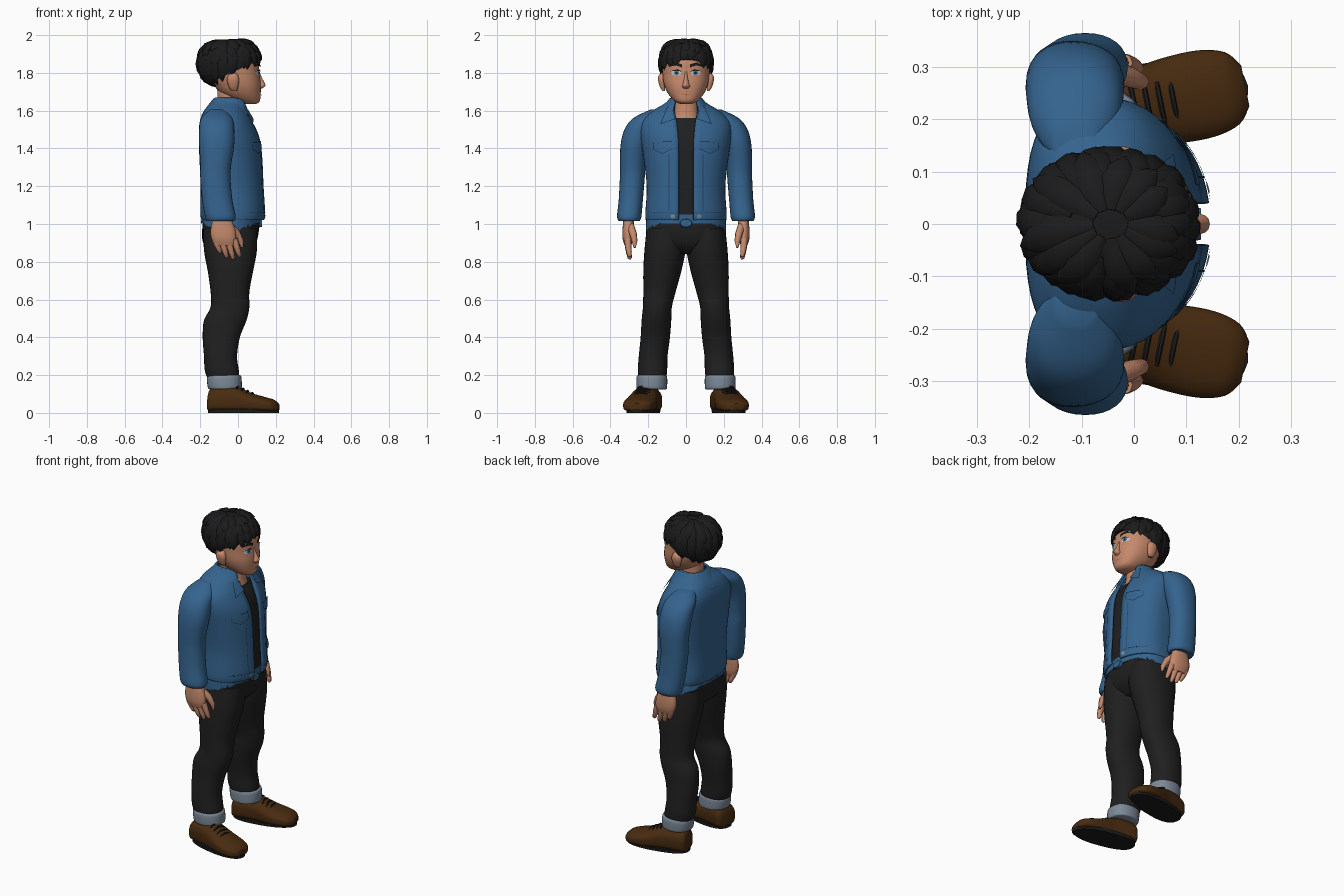
import bpy, bmesh, math, random
from math import sin, cos, pi
from mathutils import Vector, Matrix
from mathutils.bvhtree import BVHTree

random.seed(4)
if "Cube" in bpy.data.objects:
    bpy.data.objects.remove(bpy.data.objects["Cube"])


def material(name, *rgb):
    m = bpy.data.materials.new(name)
    m.use_nodes = True
    m.diffuse_color = (*rgb, 1)
    m.node_tree.nodes["Principled BSDF"].inputs["Base Color"].default_value = (*rgb, 1)
    return m


SKIN = material("skin", .56, .25, .15)
LIPS = material("lip_shade", .42, .15, .09)
BLACK = material("black", .011, .011, .012)
CLOTH = material("charcoal_cloth", .014, .014, .015)
DENIM = material("denim_blue", .035, .125, .27)
SEAM = material("dark_seam_blue", .018, .06, .14)
GREY = material("grey_blue", .2, .25, .31)
LEATHER = material("brown_leather", .065, .024, .005)
WHITE = material("eye_white", .55, .55, .55)
IRIS = material("iris_blue", .07, .2, .32)


def make(name, verts, faces, mat, mirror=False, thick=0, face_x=False, angle=45):
    """Mesh object with clean normals, smooth shading, optional mirror across y."""
    me = bpy.data.meshes.new(name)
    me.from_pydata([tuple(v) for v in verts], [], faces)
    bm = bmesh.new()
    bm.from_mesh(me)
    bmesh.ops.recalc_face_normals(bm, faces=bm.faces)
    if face_x and sum(f.normal.x for f in bm.faces) < 0:
        bmesh.ops.reverse_faces(bm, faces=bm.faces)
    bm.to_mesh(me)
    bm.free()
    me.materials.append(mat)
    ob = bpy.data.objects.new(name, me)
    bpy.context.collection.objects.link(ob)
    bpy.ops.object.select_all(action='DESELECT')
    ob.select_set(True)
    bpy.context.view_layer.objects.active = ob
    bpy.ops.object.shade_smooth_by_angle(angle=math.radians(angle))
    if thick:
        mod = ob.modifiers.new("Thickness", 'SOLIDIFY')
        mod.thickness, mod.offset = thick, -1
    if mirror:
        mod = ob.modifiers.new("Mirror", 'MIRROR')
        mod.use_axis = (False, True, False)
        mod.use_mirror_merge = False
    return ob


def smooth_rows(rows, steps=4):
    """Catmull-Rom resampling of cross-section rows."""
    out = []
    for i in range(len(rows) - 1):
        quad = [rows[max(i - 1, 0)], rows[i], rows[i + 1], rows[min(i + 2, len(rows) - 1)]]
        for s in range(steps):
            t = s / steps
            out.append([b + t / 2 * (c - a + t * (2*a - 5*b + 4*c - d + t * (3*b - a - 3*c + d)))
                        for a, b, c, d in zip(*quad)])
    return out + [list(rows[-1])]


def loft(name, rows, mat, along='z', front=2.2, back=2.2, n=32, xf=None, hem=None, **kw):
    """Loft of superellipses; rows are (t, a0, a1, b0, b1, optional front gap)."""
    open_front = len(rows[0]) > 5
    verts, faces = [], []
    rows = smooth_rows(rows)
    for j, (t, a0, a1, b0, b1, *gap) in enumerate(rows):
        ra, rb = (a1 - a0) / 2, (b1 - b0) / 2
        start = math.asin((gap[0] / rb) ** (front / 2)) if gap else 0
        for i in range(n):
            ang = start + (2*pi - 2*start) * i / (n - 1 if gap else n)
            c, s = cos(ang), sin(ang)
            e = 2 / (front if c > 0 else back)
            a = a0 + ra + math.copysign(ra * abs(c) ** e, c)
            b = b0 + rb + math.copysign(rb * abs(s) ** e, s)
            h = t + (hem(ang) if hem and j == 0 else 0)
            verts.append(Vector((a, b, h) if along == 'z' else (h, b, a)))
    for j in range(len(rows) - 1):
        for i in range(n - 1 if open_front else n):
            k = (i + 1) % n
            faces.append((j*n + i, j*n + k, j*n + n + k, j*n + n + i))
    if not open_front:
        faces += [tuple(range(n)), tuple(range(len(verts) - n, len(verts)))]
    if xf:
        verts = [xf @ v for v in verts]
    return make(name, verts, faces, mat, **kw)


def strand(store, pts, radii, center, flat=1, n=8):
    """Append a tapered tube, flattened towards center, to a (verts, faces) store."""
    verts, faces = store
    base = len(verts)
    for i, (p, r) in enumerate(zip(pts, radii)):
        tan = (pts[min(i + 1, len(pts) - 1)] - pts[max(i - 1, 0)]).normalized()
        side = tan.cross(p - center).normalized()
        up = side.cross(tan)
        verts += [p + r * (cos(2*pi*k/n) * side + flat * sin(2*pi*k/n) * up) for k in range(n)]
    for i in range(len(pts) - 1):
        for k in range(n):
            a, b = base + i*n + k, base + i*n + (k + 1) % n
            faces.append((a, b, b + n, a + n))
    faces += [tuple(range(base, base + n)), tuple(range(len(verts) - n, len(verts)))]


def plate(name, outline, mat, target, lift, mirror=True, rings=4):
    """Thin painted shape in (y, z), laid on the front of target."""
    me = target.data
    tree = BVHTree.FromPolygons([v.co for v in me.vertices], [tuple(p.vertices) for p in me.polygons])
    edge = [Vector(p).lerp(Vector(outline[(i + 1) % len(outline)]), s / 4)
            for i, p in enumerate(outline) for s in range(4)]
    mid = sum(edge, Vector((0, 0))) / len(edge)
    flat = [mid] + [mid.lerp(p, r / rings) for r in range(1, rings + 1) for p in edge]
    verts, n = [], len(edge)
    for y, z in flat:
        hit = tree.ray_cast(Vector((1, y, z)), Vector((-1, 0, 0)))[0]
        hit = hit or tree.find_nearest(Vector((.1, y, z)))[0]
        verts.append((hit.x + lift, y, z))
    faces = [(0, 1 + i, 1 + (i + 1) % n) for i in range(n)]
    for r in range(rings - 1):
        for i in range(n):
            a, b = 1 + r*n + i, 1 + r*n + (i + 1) % n
            faces.append((a, a + n, b + n, b))
    return make(name, verts, faces, mat, mirror=mirror, face_x=True)


def oval(y, z, ry, rz, n=10):
    return [(y + ry * cos(2*pi*i/n), z + rz * sin(2*pi*i/n)) for i in range(n)]


def box(y0, y1, z0, z1):
    return [(y0, z0), (y1, z0), (y1, z1), (y0, z1)]


# Trousers
loft("trouser_hips", [(.84, -.12, .04, -.09, .09), (.89, -.18, .09, -.19, .19),
     (.96, -.19, .11, -.21, .21), (1.05, -.18, .11, -.2, .2)], CLOTH, front=2.4, back=2.6)
loft("trouser_legs", [(.16, -.15, .005, .11, .25), (.22, -.175, .005, .1, .255),
     (.3, -.18, -.005, .098, .25), (.4, -.187, .01, .085, .24), (.49, -.18, .045, .078, .235),
     (.56, -.145, .06, .075, .228), (.64, -.145, .06, .055, .226), (.75, -.16, .08, .025, .226),
     (.86, -.18, .1, .003, .22), (.98, -.185, .1, .003, .208)], CLOTH, mirror=True)
loft("turned_cuffs", [(.125, -.15, .01, .105, .255), (.135, -.16, .02, .1, .262),
     (.19, -.165, .018, .1, .262), (.2, -.15, .01, .11, .25)], GREY, mirror=True)

# Shoes, toes turned outwards
turn = Matrix.Translation((-.155, .19, 0)) @ Matrix.Rotation(.2, 4, 'Z')
loft("shoes", [(0, .015, .09, -.045, .045), (.015, .01, .13, -.068, .068),
     (.08, .01, .145, -.072, .072), (.16, .01, .135, -.074, .074), (.23, .01, .105, -.083, .083),
     (.3, .01, .085, -.084, .084), (.35, .01, .07, -.07, .07), (.375, .015, .05, -.04, .04)],
     LEATHER, along='x', front=2.1, back=4.5, xf=turn, mirror=True)
loft("shoe_soles", [(0, -.002, .378, -.078, .078), (.02, -.002, .38, -.08, .08)],
     BLACK, front=2.2, back=2.6, xf=turn, mirror=True)
laces = ([], [])
for i in range(4):
    x, z = .16 + .025 * i, .142 - .012 * i
    pts = [turn @ Vector((x, .04 * k, z - .014 * k * k)) for k in (-1, -.5, 0, .5, 1)]
    strand(laces, pts, [.005] * 5, Vector((0, 0, -1)), n=6)
make("shoe_laces", *laces, BLACK, mirror=True)

# Upper body
loft("undershirt", [(1.0, -.17, .115, -.19, .19), (1.2, -.175, .118, -.185, .185),
     (1.4, -.18, .108, -.2, .2), (1.5, -.18, .085, -.19, .19), (1.56, -.16, .05, -.12, .12)],
     CLOTH, back=3)
loft("shirt_tail", [(.99, -.196, .117, -.212, .212), (1.05, -.19, .12, -.21, .21)], DENIM,
     back=2.8, n=48, hem=lambda a: .03 * cos(2 * a) + .006 * cos(9 * a))
jacket = loft("jacket_body", [
    (1.02, -.192, .14, -.213, .213, .04), (1.06, -.2, .146, -.215, .215, .04),
    (1.2, -.198, .138, -.208, .208, .04), (1.36, -.205, .13, -.226, .226, .04),
    (1.46, -.208, .115, -.24, .24, .042), (1.54, -.203, .08, -.235, .235, .05),
    (1.6, -.18, .05, -.175, .175, .06), (1.64, -.145, .035, -.11, .11, .06),
    (1.67, -.12, .025, -.08, .08, .06)], DENIM, front=2.1, back=3, n=48, thick=.012)
loft("jacket_collar", [(1.575, -.195, .075, -.155, .155, .075), (1.62, -.165, .06, -.12, .12, .065),
     (1.665, -.13, .04, -.088, .088, .055)], DENIM, n=40, thick=.01)
loft("sleeves", [(1.015, -.165, -.02, .245, .355), (1.04, -.175, -.012, .236, .365),
     (1.13, -.19, -.03, .228, .356), (1.25, -.2, -.04, .218, .35), (1.32, -.2, -.035, .214, .35),
     (1.42, -.206, -.02, .2, .346), (1.5, -.206, -.02, .17, .326), (1.56, -.195, -.03, .13, .28),
     (1.605, -.15, -.07, .1, .19)], DENIM, mirror=True)

# Jacket details
plate("collar_points", [(.05, 1.625), (.1, 1.62), (.135, 1.53), (.06, 1.555)], DENIM, jacket, .014)
for z in (1.06,):
    plate("hem_seam", box(.045, .19, z, z + .004), SEAM, jacket, .003)
plate("placket_seam", box(.088, .092, 1.07, 1.37), SEAM, jacket, .003)
flap = [(.075, 1.44), (.175, 1.43), (.175, 1.4), (.125, 1.375), (.075, 1.4)]
plate("pocket_flap_edges", [(y, z - .005) for y, z in flap], SEAM, jacket, .004)
plate("pocket_flaps", flap, DENIM, jacket, .008)
plate("hem_buttons", oval(.07, 1.04, .012, .012), GREY, jacket, .005)
loft("belt_buckle_tab", [(.1, .98, 1.03, -.035, .035), (.128, .985, 1.025, -.03, .03)],
     DENIM, along='x')

# Hands
loft("palms", [(.885, -.12, -.02, .29, .325), (.92, -.14, -.01, .28, .335),
     (.97, -.145, -.015, .277, .336), (1.04, -.13, -.04, .275, .33)], SKIN, n=20, mirror=True)
fingers = ([], [])
for i, tip in enumerate((.845, .82, .812, .825)):
    x = -.122 + .034 * i
    pts = [Vector((x + .03 * t, .308 - .012 * t * t, .92 + (tip - .92) * t)) for t in (0, .35, .7, .93, 1)]
    strand(fingers, pts, [.018, .017, .014, .011, .004], Vector((x, 0, .9)))
thumb = [Vector(p) for p in ((-.05, .295, .99), (-.005, .28, .95), (.015, .272, .91), (.022, .272, .875))]
strand(fingers, thumb, [.022, .02, .015, .006], Vector((0, 0, .9)))
make("fingers", *fingers, SKIN, mirror=True, angle=70)

# Head and neck
loft("neck", [(1.53, -.12, .055, -.085, .085), (1.6, -.11, .04, -.068, .068),
     (1.72, -.11, .03, -.066, .066)], SKIN)
head = loft("head", [(1.635, .02, .095, -.03, .03), (1.65, -.02, .115, -.06, .06),
     (1.69, -.09, .12, -.095, .095), (1.74, -.13, .121, -.117, .117), (1.8, -.16, .113, -.125, .125),
     (1.87, -.17, .106, -.125, .125), (1.93, -.14, .06, -.1, .1), (1.96, -.08, 0, -.04, .04)],
     SKIN, front=2.3)
loft("nose", [(1.718, .09, .128, -.016, .016), (1.73, .09, .144, -.021, .021),
     (1.745, .09, .142, -.016, .016), (1.78, .08, .124, -.01, .01), (1.82, .08, .11, -.008, .008)],
     SKIN, n=14)
loft("ears", [(1.705, -.035, -.005, .11, .125), (1.725, -.048, 0, .11, .138),
     (1.76, -.058, .006, .11, .148), (1.785, -.052, 0, .11, .146), (1.8, -.03, -.01, .11, .13)],
     SKIN, n=14, mirror=True)
plate("eye_whites", oval(.052, 1.8, .027, .015), WHITE, head, .003)
plate("irises", oval(.05, 1.8, .0135, .0145), IRIS, head, .005)
plate("pupils", oval(.05, 1.8, .006, .007), BLACK, head, .007)
plate("upper_lashes", [(.022, 1.807), (.045, 1.82), (.085, 1.808), (.045, 1.812)], BLACK, head, .008)
plate("eyebrows", [(.02, 1.828), (.06, 1.842), (.092, 1.832), (.06, 1.856), (.02, 1.845)], BLACK, head, .008)
plate("mouth", [(-.03, 1.684), (0, 1.681), (.03, 1.684), (0, 1.688)], LIPS, head, .004, mirror=False)

# Hair cap and layered pointed locks
CROWN = Vector((-.045, 0, 1.85))


def scalp(theta, phi, k=1):
    r = max(sin(phi), 0) ** .7
    return CROWN + k * Vector((.165 * cos(theta) * r, .136 * sin(theta) * r, .125 * cos(phi)))


def hairline(theta):
    return 1.4 + .62 * (1 - cos(theta))


rows, n = 12, 40
verts = [scalp(2*pi*i/n, .02 + (hairline(2*pi*i/n) - .02) * min(j / rows, 1), .72 if j > rows else 1)
         for j in range(rows + 2) for i in range(n)]
faces = [(j*n + i, j*n + (i + 1) % n, j*n + n + (i + 1) % n, j*n + n + i)
         for j in range(rows + 1) for i in range(n)]
make("hair_cap", verts, faces + [tuple(range(n))], BLACK)
locks = ([], [])
for count, start, reach, flick in ((22, .75, 1.1, .05), (18, .35, .78, .08), (12, .1, .5, .13)):
    for i in range(count):
        theta = 2*pi * (i + random.uniform(-.25, .25)) / count
        end = hairline(theta) * reach * random.uniform(.92, 1.08)
        swirl = random.uniform(-.2, .2)
        pts = [scalp(theta + swirl * t, start + (end - start) * t, .99 + flick * t * t)
               for t in (0, .25, .5, .75, .9, 1)]
        strand(locks, pts, [.012, .026, .031, .024, .012, .001], CROWN, flat=.45, n=6)
make("hair_locks", *locks, BLACK, angle=50)
